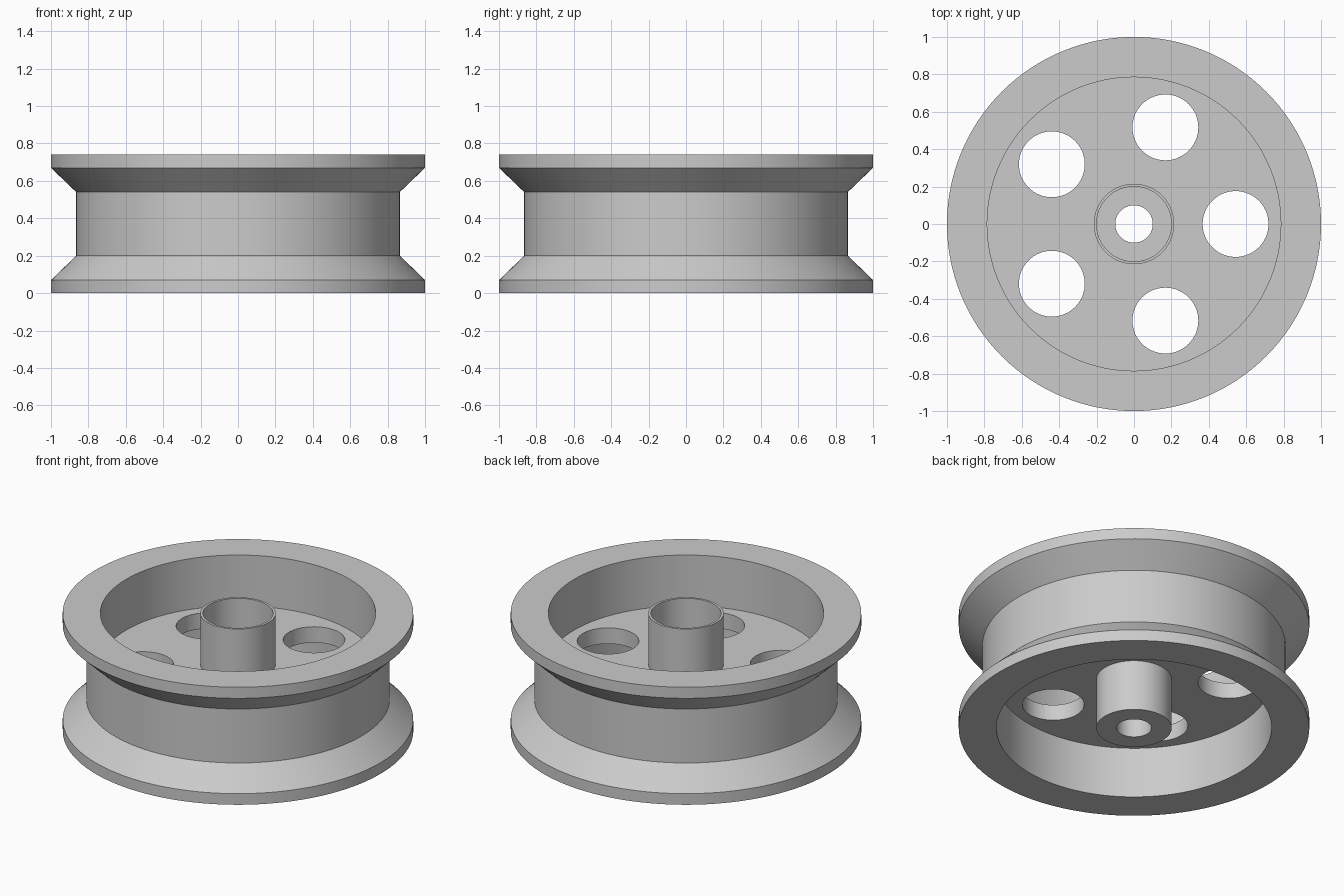
import bpy
import bmesh
from math import cos, sin, tau, radians

if "Cube" in bpy.data.objects:
    bpy.data.objects.remove(bpy.data.objects["Cube"], do_unlink=True)

SEGMENTS = 128
HEIGHT = 0.74
HOLE_COUNT = 5

metal = bpy.data.materials.new("plain grey")
metal.use_nodes = True
GREY = (0.6, 0.6, 0.6, 1)
metal.diffuse_color = GREY
metal.node_tree.nodes["Principled BSDF"].inputs["Base Color"].default_value = GREY


def add_object(name, bm):
    bmesh.ops.recalc_face_normals(bm, faces=bm.faces)
    mesh = bpy.data.meshes.new(name)
    bm.to_mesh(mesh)
    bm.free()
    mesh.materials.append(metal)
    obj = bpy.data.objects.new(name, mesh)
    bpy.context.collection.objects.link(obj)
    return obj


def lathe(name, profile):
    """Revolve a closed (radius, z) profile around the z axis."""
    bm = bmesh.new()
    rings = [[bm.verts.new((r * cos(tau * i / SEGMENTS), r * sin(tau * i / SEGMENTS), z))
              for i in range(SEGMENTS)] for r, z in profile]
    for k, ring in enumerate(rings):
        below = rings[k - 1]
        for i in range(SEGMENTS):
            j = (i + 1) % SEGMENTS
            bm.faces.new((below[i], below[j], ring[j], ring[i]))
    return add_object(name, bm)


# Wheel body: flanged rim, thin web and cup-shaped hub in one cross-section
rim_inner, hub_outer, bore, axle = 0.785, 0.215, 0.2, 0.1
web_low, web_high, bore_floor = 0.32, 0.42, 0.37
rim_outside = [(1, 0), (1, 0.07), (0.865, 0.2),
               (0.865, 0.54), (1, 0.67), (1, HEIGHT)]
upper_inside = [(rim_inner, HEIGHT), (rim_inner, web_high),
                (hub_outer, web_high), (hub_outer, HEIGHT)]
hub_bore = [(bore, HEIGHT), (bore, bore_floor), (axle, bore_floor), (axle, 0)]
lower_inside = [(hub_outer, 0), (hub_outer, web_low),
                (rim_inner, web_low), (rim_inner, 0)]
wheel = lathe("pulley_wheel", rim_outside + upper_inside + hub_bore + lower_inside)

# Round lightening holes through the web
bm = bmesh.new()
for n in range(HOLE_COUNT):
    a = tau * n / HOLE_COUNT
    hole = bmesh.ops.create_cone(bm, cap_ends=True, segments=64,
                                 radius1=0.176, radius2=0.176, depth=0.3)
    bmesh.ops.translate(bm, verts=hole["verts"],
                        vec=(0.543 * cos(a), 0.543 * sin(a), HEIGHT / 2))
cutter = add_object("web_hole_cutter", bm)
cutter.hide_render = True

cut = wheel.modifiers.new("web holes", 'BOOLEAN')
cut.operation = 'DIFFERENCE'
cut.solver = 'EXACT'
cut.object = cutter
bpy.ops.object.select_all(action='DESELECT')
wheel.select_set(True)
bpy.context.view_layer.objects.active = wheel
bpy.ops.object.modifier_apply(modifier=cut.name)
bpy.data.objects.remove(cutter, do_unlink=True)

# Smooth round walls with crisp edges
bpy.ops.object.shade_smooth_by_angle(angle=radians(30))
